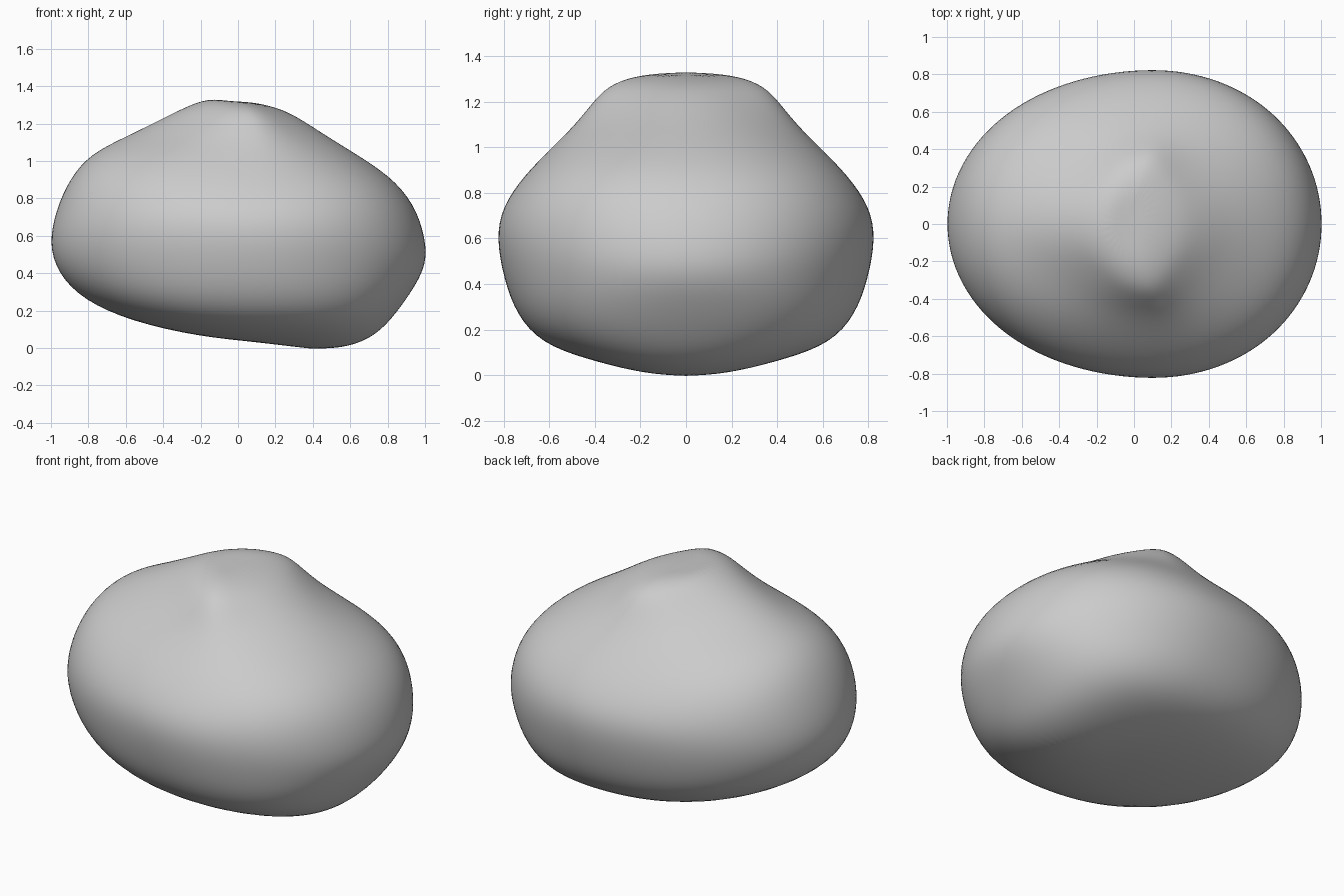
import bpy, bmesh
from math import sin, cos, pi

if "Cube" in bpy.data.objects:
    bpy.data.objects.remove(bpy.data.objects["Cube"])

SEG = 32
GROW = 1.014  # offsets the shrinkage of the subdivision
# Tilted rings: left x, left z, right x, right z, centre x, half width, side z, corner dent
RINGS = [
    (0.08, .034, .58, .004, .36, .22, .016, 0),
    (-.20, .060, .73, .065, .30, .44, .072, -.04),
    (-.56, .140, .84, .190, .20, .63, .142, -.05),
    (-.82, .255, .93, .32, .14, .737, .265, -.03),
    (-.958, .40, .985, .42, .11, .792, .42, -.01),
    (-1.004, .56, 1.004, .53, .10, .826, .60, -.005),
    (-.965, .74, .955, .73, .10, .80, .74, -.02),
    (-.89, .91, .84, .89, .10, .70, .88, -.04),
    (-.78, 1.04, .67, 1.01, .09, .58, 1.00, -.02),
    (-.60, 1.128, .49, 1.12, .08, .472, 1.11, .05),
    (-.40, 1.227, .34, 1.22, .07, .39, 1.22, .09),
    (-.27, 1.293, .24, 1.275, .05, .32, 1.28, .06),
    (-.16, 1.333, .10, 1.312, .02, .20, 1.317, 0),
]
BOTTOM, TOP = (.40, 0, -.006), (-.04, 0, 1.32)


def ring_point(ring, i):
    xl, zl, xr, zr, xc, w, zs, dent = ring
    a = 2 * pi * i / SEG
    c, s = cos(a), sin(a)
    k = 1 - dent * sin(2 * a) ** 2
    x = xc + k * c * ((xr - xc) if c > 0 else (xc - xl))
    z = zs + c * (zr - zl) / 2 + c * c * ((zl + zr) / 2 - zs)
    return (x * GROW, k * s * w * GROW, z)


# Rounded boulder skinned over the rings
bm = bmesh.new()
loops = [[bm.verts.new(ring_point(r, i)) for i in range(SEG)] for r in RINGS]
for lo, hi in zip(loops, loops[1:]):
    for i in range(SEG):
        j = (i + 1) % SEG
        bm.faces.new((lo[i], lo[j], hi[j], hi[i]))
bottom, top = bm.verts.new(BOTTOM), bm.verts.new(TOP)
for i in range(SEG):
    j = (i + 1) % SEG
    bm.faces.new((bottom, loops[0][j], loops[0][i]))
    bm.faces.new((top, loops[-1][i], loops[-1][j]))
bmesh.ops.recalc_face_normals(bm, faces=bm.faces)
for f in bm.faces:
    f.smooth = True
mesh = bpy.data.meshes.new("boulder")
bm.to_mesh(mesh)
bm.free()
boulder = bpy.data.objects.new("boulder", mesh)
bpy.context.collection.objects.link(boulder)
sub = boulder.modifiers.new("smooth_surface", 'SUBSURF')
sub.levels = sub.render_levels = 2
